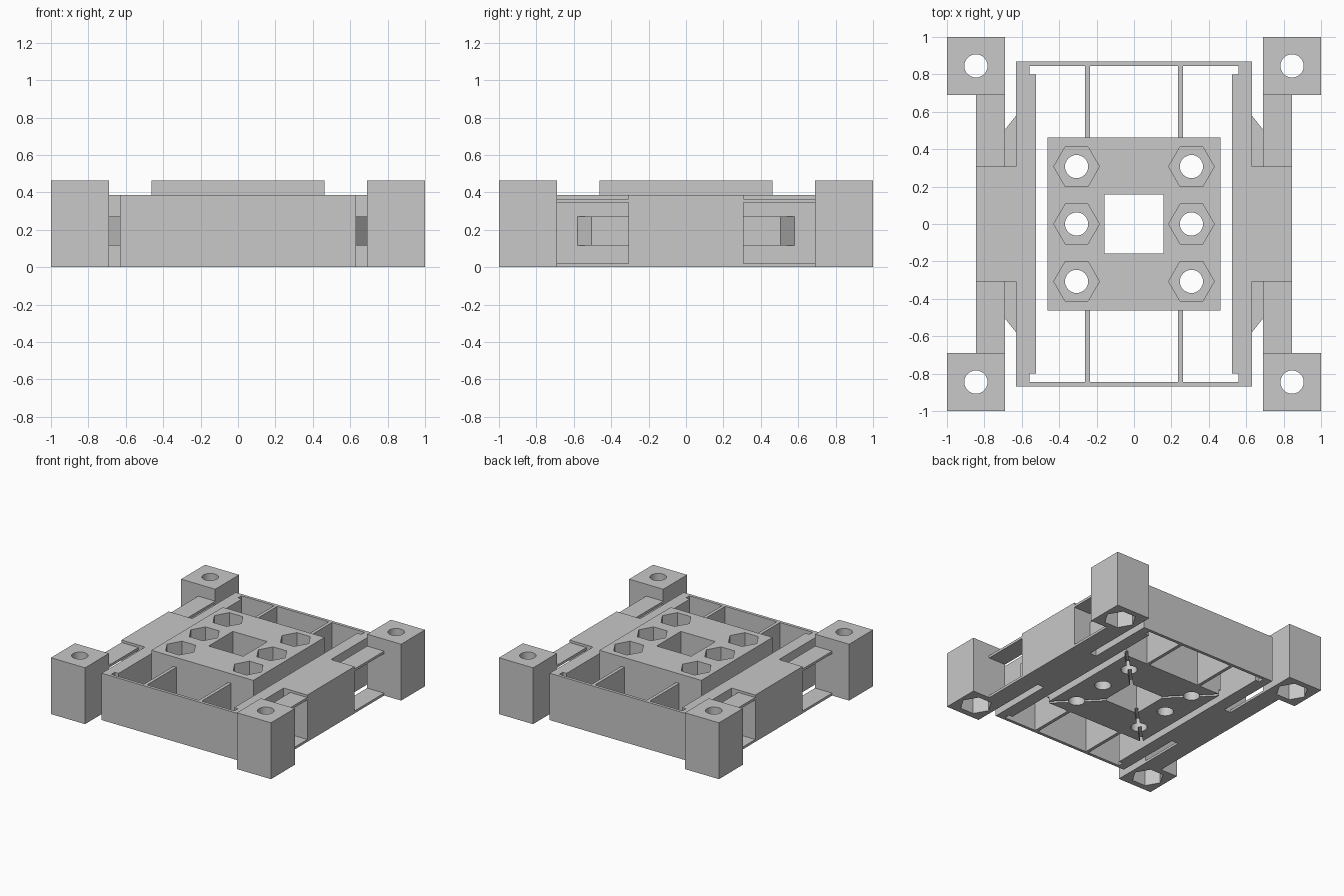
import bpy, bmesh, math

cube = bpy.data.objects.get("Cube")
if cube:
    bpy.data.objects.remove(cube, do_unlink=True)

grey = bpy.data.materials.new("plain grey")
grey.use_nodes = True
COLOUR = (0.58, 0.58, 0.58, 1)
grey.diffuse_color = COLOUR
grey.node_tree.nodes["Principled BSDF"].inputs["Base Color"].default_value = COLOUR


def prism(name, outline, z0, z1):
    """Extrude a flat outline from z0 up to z1."""
    bm = bmesh.new()
    base = bm.faces.new([bm.verts.new((x, y, z0)) for x, y in outline])
    top = bmesh.ops.extrude_face_region(bm, geom=[base])["geom"]
    for v in top:
        if isinstance(v, bmesh.types.BMVert):
            v.co.z = z1
    bmesh.ops.recalc_face_normals(bm, faces=bm.faces)
    mesh = bpy.data.meshes.new(name)
    bm.to_mesh(mesh)
    bm.free()
    mesh.materials.append(grey)
    obj = bpy.data.objects.new(name, mesh)
    bpy.context.collection.objects.link(obj)
    return obj


def box(name, x0, x1, y0, y1, z0, z1):
    return prism(name, [(x0, y0), (x1, y0), (x1, y1), (x0, y1)], z0, z1)


def column(name, x, y, r, sides, z0, z1):
    ring = [2 * math.pi * i / sides for i in range(sides)]
    return prism(name, [(x + r * math.cos(a), y + r * math.sin(a)) for a in ring], z0, z1)


def carve(obj, cutters):
    """Subtract every cutter, bake the result, then drop the cutters."""
    for c in cutters:
        c.hide_render = True
        mod = obj.modifiers.new("cut", "BOOLEAN")
        mod.operation, mod.solver, mod.object = "DIFFERENCE", "EXACT", c
    bpy.context.view_layer.update()
    graph = bpy.context.evaluated_depsgraph_get()
    mesh = bpy.data.meshes.new_from_object(obj.evaluated_get(graph))
    obj.modifiers.clear()
    obj.data = mesh
    for c in cutters:
        bpy.data.objects.remove(c, do_unlink=True)
    bpy.ops.object.select_all(action="DESELECT")
    obj.select_set(True)
    bpy.context.view_layer.objects.active = obj
    bpy.ops.object.shade_smooth_by_angle(angle=math.radians(30))


TOP, RAIL_TOP = 0.463, 0.385
HOLE, HEX = 0.062, 0.122

# Central block with hex pockets, bolt holes, square window and underside slits
block = box("central_block", -TOP, TOP, -TOP, TOP, 0, TOP)
cuts = [box("window_cutter", -0.157, 0.157, -0.157, 0.157, -0.1, 0.6)]
for x in (-0.307, 0.307):
    for y in (-0.307, 0, 0.307):
        cuts.append(column("pocket_cutter", x, y, HEX, 6, 0.26, 0.6))
        cuts.append(column("hole_cutter", x, y, HOLE, 32, -0.1, 0.3))
for turn in (1, -1):
    slit = box("slit_cutter", -0.7, 0.7, -0.012, 0.012, -0.1, 0.04)
    slit.rotation_euler.z = turn * math.pi / 4
    cuts.append(slit)
carve(block, cuts)

for sx, side in ((1, "left"), (-1, "right")):
    # Side rail: long bar with a wide middle, slimmed at the inner ends
    half = [(0.525, 0.8), (0.56, 0.8), (0.56, 0.87), (0.63, 0.87), (0.63, 0.307), (0.845, 0.307)]
    outline = half + [(x, -y) for x, y in reversed(half)]
    prism(side + "_rail", [(sx * x, y) for x, y in outline], 0, RAIL_TOP)

    for sy, end in ((1, "back"), (-1, "front")):
        tag = end + "_" + side

        # Corner post, bolt hole above a hex pocket open at the bottom
        post = box(tag + "_post", sx * 0.69, sx, sy * 0.69, sy, 0, TOP)
        cx, cy = sx * 0.845, sy * 0.845
        carve(post, [column("hole_cutter", cx, cy, HOLE, 32, 0.15, 0.6),
                     column("pocket_cutter", cx, cy, HEX, 6, -0.1, 0.2)])

        # Thin flanges linking the post to the rail
        for name, z0, z1 in (("lower", 0, 0.02), ("upper", 0.345, 0.365)):
            box(f"{tag}_{name}_flange", sx * 0.69, sx * 0.845, sy * 0.307, sy * 0.69, z0, z1)

        # Tapered catch on the outside of the bar
        catch = [(0.63, 0.307), (0.69, 0.307), (0.69, 0.505), (0.63, 0.58)]
        prism(tag + "_catch", [(sx * x, sy * y) for x, y in catch], 0.115, 0.27)

        # Rib from the end wall to the central block
        box(tag + "_rib", sx * 0.235, sx * 0.262, sy * TOP, sy * 0.845, 0, RAIL_TOP)

# End walls joining both rails
for sy, end in ((1, "back"), (-1, "front")):
    box(end + "_wall", -0.56, 0.56, sy * 0.845, sy * 0.87, 0, RAIL_TOP)
